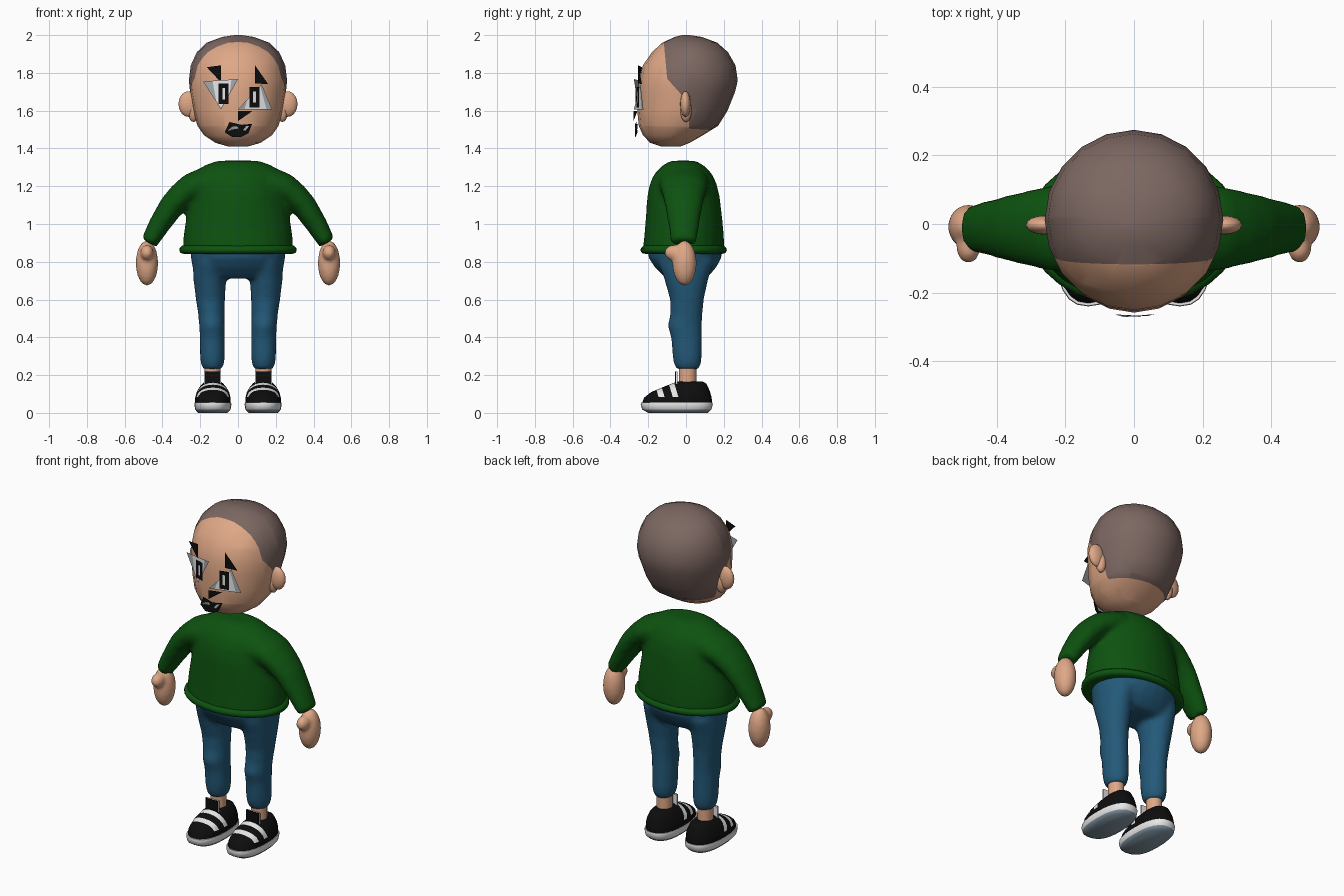
import bpy, bmesh, math
from mathutils import Vector

if "Cube" in bpy.data.objects:
    bpy.data.objects.remove(bpy.data.objects["Cube"], do_unlink=True)


def material(name, r, g, b):
    m = bpy.data.materials.new(name)
    m.use_nodes = True
    m.diffuse_color = (r, g, b, 1)
    node = m.node_tree.nodes["Principled BSDF"]
    node.inputs["Base Color"].default_value = (r, g, b, 1)
    node.inputs["Roughness"].default_value = 0.8
    return m


SKIN = material("skin", 0.74, 0.39, 0.24)
HAIR = material("cropped hair", 0.2, 0.135, 0.12)
GREEN = material("green wool", 0.004, 0.085, 0.005)
BLUE = material("blue denim", 0.017, 0.1, 0.19)
BLACK = material("black", 0.004, 0.004, 0.004)
WHITE = material("white", 0.8, 0.8, 0.8)
GREY = material("eye grey", 0.36, 0.4, 0.42)
SLATE = material("sole slate", 0.22, 0.3, 0.36)


def power(v, p):
    return math.copysign(abs(v) ** p, v)


def loft(bm, rings, segs=16, square=1.0):
    """Skin rings given as (centre, u, v) and close both ends."""
    loops = []
    for c, u, v in rings:
        angles = [2 * math.pi * i / segs for i in range(segs)]
        loops.append([bm.verts.new(Vector(c) + Vector(u) * power(math.cos(a), square)
                                   + Vector(v) * power(math.sin(a), square)) for a in angles])
    for a, b in zip(loops, loops[1:]):
        for i in range(segs):
            j = (i + 1) % segs
            bm.faces.new((a[i], a[j], b[j], b[i]))
    bm.faces.new(loops[0][::-1])
    bm.faces.new(loops[-1])


def level(x, z, rx, front, back):
    """Horizontal ring reaching from y = front to y = back."""
    return ((x, (front + back) / 2, z), (rx, 0, 0), (0, (back - front) / 2, 0))


def ellipsoid(bm, c, r):
    before = set(bm.verts)
    bmesh.ops.create_uvsphere(bm, u_segments=16, v_segments=10, radius=1)
    for v in set(bm.verts) - before:
        v.co = Vector(c) + Vector([a * b for a, b in zip(v.co, r)])


def box(bm, c, s):
    for v in bmesh.ops.create_cube(bm, size=1)["verts"]:
        v.co = Vector(c) + Vector([a * b for a, b in zip(v.co, s)])


def cut(bm, co, no):
    bmesh.ops.bisect_plane(bm, geom=bm.verts[:] + bm.edges[:] + bm.faces[:],
                           plane_co=co, plane_no=no)


def finish(bm, name, mats, mirror=False, voxel=0, smooth=True, solid=True):
    if solid:
        bmesh.ops.recalc_face_normals(bm, faces=bm.faces)
    me = bpy.data.meshes.new(name)
    bm.to_mesh(me)
    bm.free()
    ob = bpy.data.objects.new(name, me)
    bpy.context.collection.objects.link(ob)
    for m in mats:
        me.materials.append(m)
    if mirror:
        ob.modifiers.new("mirror", "MIRROR").use_mirror_merge = False
    if smooth:
        bpy.ops.object.select_all(action="DESELECT")
        ob.select_set(True)
        bpy.context.view_layer.objects.active = ob
        bpy.ops.object.shade_smooth_by_angle(angle=math.radians(55))
    if voxel:
        r = ob.modifiers.new("blend", "REMESH")
        r.mode, r.voxel_size, r.use_smooth_shade = "VOXEL", voxel, True
        s = ob.modifiers.new("soften", "SMOOTH")
        s.factor, s.iterations = 0.5, 8
    return ob


# Head, with the hair cut out along straight hairlines
bm = bmesh.new()
loft(bm, [level(0, *r) for r in (
    (1.41, .05, -.13, -.03), (1.43, .12, -.19, .02), (1.47, .18, -.228, .09),
    (1.52, .215, -.25, .17), (1.6, .236, -.258, .22), (1.7, .254, -.254, .26),
    (1.76, .26, -.25, .274), (1.84, .25, -.228, .262), (1.91, .218, -.18, .222),
    (1.96, .165, -.125, .165), (1.99, .085, -.06, .085), (2.0, .02, -.02, .02))], 20)
hairlines = {"front": ((0, -.1, 1.77), Vector((0, 1, .09))),
             "temple": ((0, -.1, 1.77), Vector((0, 1.125, 1))),
             "ear": ((0, .015, 1.6), Vector((0, 1, 0))),
             "nape": ((0, .015, 1.505), Vector((0, .06, 1)))}
for co, no in hairlines.values():
    cut(bm, co, no)
for f in bm.faces:
    c = f.calc_center_median()
    side = {k: (c - Vector(co)).dot(no) > 0 for k, (co, no) in hairlines.items()}
    if side["front"] and side["nape"] and (side["temple"] or side["ear"]):
        f.material_index = 1
finish(bm, "head", [SKIN, HAIR])

# Ears
bm = bmesh.new()
ellipsoid(bm, (.262, -.003, 1.635), (.053, .028, .068))
ellipsoid(bm, (.235, 0, 1.6), (.03, .03, .06))
finish(bm, "ears", [SKIN], mirror=True)


# Face details: thin plates on two slanted planes
def plate(name, mat, points, lift=0.0):
    bm = bmesh.new()
    f = bm.faces.new([bm.verts.new((x, -.276 + .28 * abs(x) - lift, z)) for x, z in points])
    f.normal_update()
    if f.normal.y > 0:
        f.normal_flip()
    bmesh.ops.triangulate(bm, faces=bm.faces)
    finish(bm, name, [mat], smooth=False, solid=False)


def rect(x0, x1, z0, z1):
    return [(x0, z0), (x1, z0), (x1, z1), (x0, z1)]


plate("right_eye", GREY, [(-.185, 1.755), (0, 1.767), (-.09, 1.607)])
plate("left_eye", GREY, [(.125, 1.74), (0, 1.607), (.18, 1.607)])
plate("right_eye_white", WHITE, [(-.135, 1.757), (-.035, 1.762), (-.045, 1.69), (-.09, 1.615),
                                 (-.115, 1.65)], .002)
plate("left_eye_white", WHITE, [(.118, 1.73), (.05, 1.66), (.035, 1.61), (.15, 1.61)], .002)
for side, x0, z0 in (("right", -.102, 1.635), ("left", .06, 1.617)):
    plate(side + "_pupil", BLACK, rect(x0, x0 + .053, z0, z0 + .108), .004)
    plate(side + "_pupil_glint", WHITE, rect(x0 + .02, x0 + .034, z0 + .025, z0 + .085), .006)
plate("right_eyebrow", BLACK, [(-.165, 1.83), (-.09, 1.84), (-.09, 1.75)], .002)
plate("left_eyebrow", BLACK, [(.09, 1.84), (.16, 1.74), (.09, 1.745)], .002)
plate("nose", BLACK, [(0, 1.597), (.075, 1.597), (0, 1.545)], .002)
plate("mouth", BLACK, [(-.07, 1.485), (-.045, 1.54), (.02, 1.525), (.075, 1.53),
                       (.055, 1.48), (.02, 1.462), (-.03, 1.46)])
plate("teeth", GREY, [(-.055, 1.495), (-.03, 1.515), (.06, 1.52), (.04, 1.495)], .003)

# Sweater: torso and both sleeves blended together
bm = bmesh.new()
loft(bm, [level(0, *r) for r in (
    (.85, .295, -.23, .205), (.95, .288, -.22, .2), (1.05, .272, -.212, .19),
    (1.15, .25, -.205, .178), (1.22, .235, -.19, .16), (1.27, .22, -.165, .135),
    (1.31, .18, -.125, .095), (1.335, .11, -.08, .05))], 24)
sleeve = [(.08, 1.215, .09, .12), (.17, 1.215, .09, .135), (.25, 1.19, .078, .125),
          (.305, 1.145, .072, .112), (.355, 1.09, .067, .1), (.42, .99, .057, .082),
          (.472, .9, .046, .07)]
for s in (1, -1):
    rings = []
    for i, (x, z, r, ry) in enumerate(sleeve):
        a, b = sleeve[max(i - 1, 0)], sleeve[min(i + 1, len(sleeve) - 1)]
        d = Vector((b[0] - a[0], b[1] - a[1])).normalized()
        rings.append(((s * x, -.012, z), (-s * d.y * r, 0, d.x * r), (0, ry, 0)))
    loft(bm, rings)
finish(bm, "sweater", [GREEN], voxel=.016)

# Rolled hem of the sweater
bm = bmesh.new()
loft(bm, [level(0, z, .295 + g, -.225 - g, .2 + g) for z, g in (
    (.842, -.01), (.846, .008), (.858, .016), (.872, .014), (.885, 0))], 32)
finish(bm, "sweater_hem", [GREEN])

# Hands with thumbs
bm = bmesh.new()
ellipsoid(bm, (.482, -.008, .793), (.06, .065, .12))
ellipsoid(bm, (.482, -.065, .848), (.036, .05, .042))
finish(bm, "hands", [SKIN], mirror=True, voxel=.009)

# Trousers: hips and both legs blended together
bm = bmesh.new()
loft(bm, [level(0, *r) for r in (
    (.88, .255, -.205, .195), (.82, .25, -.198, .188), (.77, .242, -.165, .16),
    (.73, .225, -.125, .125), (.712, .2, -.1, .1))], 24)
for s in (1, -1):
    loft(bm, [level(s * x, *r) for x, *r in (
        (.15, .8, .088, -.15, .15), (.15, .72, .088, -.12, .122), (.146, .6, .078, -.085, .095),
        (.141, .52, .07, -.085, .088), (.138, .46, .068, -.098, .085),
        (.136, .4, .067, -.08, .085), (.135, .3, .067, -.072, .085),
        (.135, .26, .062, -.065, .08), (.135, .232, .052, -.052, .068))])
finish(bm, "trousers", [BLUE], voxel=.013)

# Ankles
bm = bmesh.new()
loft(bm, [level(.135, z, .043, -.038, .055) for z in (.13, .25)])
finish(bm, "ankles", [SKIN], mirror=True)

# Shoe soles: white rim, slate underside
bm = bmesh.new()
loft(bm, [level(.133, *r) for r in (
    (0, .078, -.2, .115), (.018, .094, -.232, .135), (.045, .098, -.24, .142),
    (.055, .096, -.238, .14))], 24, .8)
bm.normal_update()
for f in bm.faces:
    f.material_index = int(f.calc_center_median().z < .02)
finish(bm, "shoe_soles", [WHITE, SLATE], mirror=True)

# Shoe uppers with two white straps cut across them
bm = bmesh.new()
loft(bm, [level(.133, *r) for r in (
    (.045, .094, -.234, .138), (.08, .094, -.222, .136), (.11, .086, -.185, .128),
    (.135, .072, -.125, .118), (.155, .055, -.075, .108), (.165, .042, -.05, .09))], 24, .85)
lean = Vector((0, 1, .3))
straps = [(-.12, -.088), (-.045, -.015)]
for edge in sum(straps, ()):
    cut(bm, (0, edge, 0), lean)
cut(bm, (0, 0, .085), (0, 0, 1))
for f in bm.faces:
    c = f.calc_center_median()
    if c.z > .085 and any(a < c.dot(lean) < b for a, b in straps):
        f.material_index = 1
finish(bm, "shoe_uppers", [BLACK, WHITE], mirror=True)

# Shoe tongues with a white lining behind
for name, mat, y, half in (("shoe_tongues", BLACK, -.055, .04), ("tongue_linings", WHITE, -.048, .044)):
    bm = bmesh.new()
    box(bm, (.135, y, .185), (2 * half, .008, .07))
    finish(bm, name, [mat], mirror=True, smooth=False)
